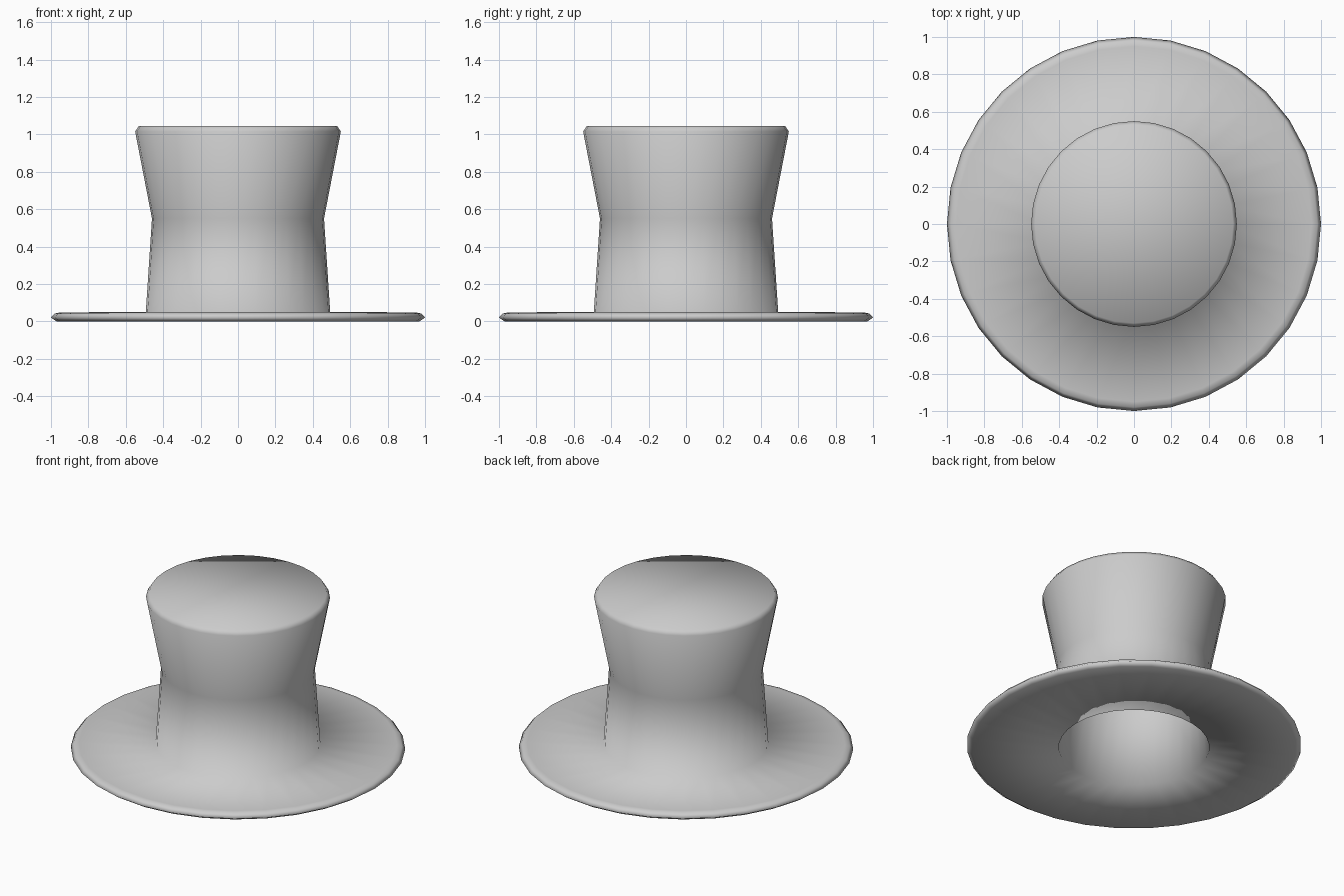
import bpy, bmesh
from math import cos, sin, pi

if "Cube" in bpy.data.objects:
    bpy.data.objects.remove(bpy.data.objects["Cube"])

SIDES = 32

# Lathe profile (radius, height): inner roof -> inner wall -> brim -> crown -> lid
PROFILE = [
    (0.50, 1.00), (0.415, 0.55), (0.45, 0.0),            # hollow inside
    (0.97, 0.0), (1.0, 0.02), (0.98, 0.042), (0.95, 0.048),  # brim edge
    (0.493, 0.05), (0.46, 0.55),                         # crown base and waist
    (0.55, 1.015), (0.53, 1.045),                        # flared top edge
]


def lathe(name, profile, sides):
    bm = bmesh.new()
    rings = [[bm.verts.new((r * cos(2 * pi * i / sides), r * sin(2 * pi * i / sides), z))
              for i in range(sides)] for r, z in profile]
    for a, b in zip(rings, rings[1:]):
        for i in range(sides):
            j = (i + 1) % sides
            bm.faces.new((a[i], a[j], b[j], b[i]))
    # Close the inner roof and the outer lid
    bm.faces.new(rings[0][::-1])
    bm.faces.new(rings[-1])
    bmesh.ops.recalc_face_normals(bm, faces=bm.faces)
    for f in bm.faces:
        f.smooth = True
    mesh = bpy.data.meshes.new(name)
    bm.to_mesh(mesh)
    bm.free()
    obj = bpy.data.objects.new(name, mesh)
    bpy.context.collection.objects.link(obj)
    return obj


# Top hat: brim and hollow crown in one shell
lathe("top_hat", PROFILE, SIDES)
